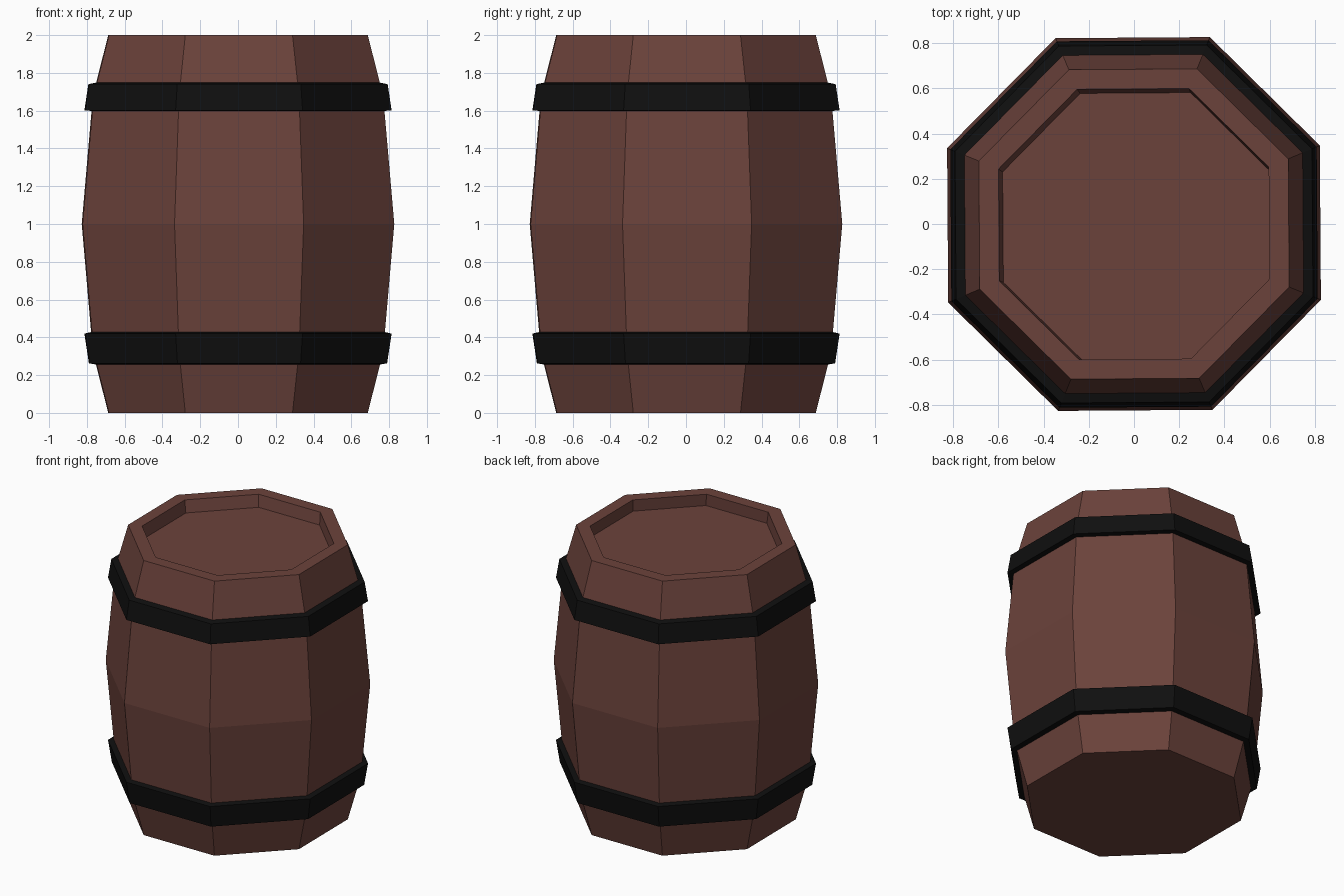
import bpy, bmesh, math

if "Cube" in bpy.data.objects:
    bpy.data.objects.remove(bpy.data.objects["Cube"])

SIDES = 8
TWIST = math.radians(22.5 + 0.4)   # flats face the axes, with a very slight turn


def material(name, rgb):
    m = bpy.data.materials.new(name)
    m.diffuse_color = (*rgb, 1.0)
    m.use_nodes = True
    m.node_tree.nodes["Principled BSDF"].inputs["Base Color"].default_value = m.diffuse_color
    return m


def ring(bm, apothem, z, dx=0.0, dy=0.0):
    r = apothem / math.cos(math.pi / SIDES)
    return [bm.verts.new((dx + r * math.cos(TWIST + i * math.tau / SIDES),
                          dy + r * math.sin(TWIST + i * math.tau / SIDES), z))
            for i in range(SIDES)]


def lathe(name, profile, mat, closed=False):
    """Connect octagonal rings; closed joins last to first, otherwise caps both ends."""
    bm = bmesh.new()
    rings = [ring(bm, *p) for p in profile]
    pairs = list(zip(rings, rings[1:]))
    if closed:
        pairs.append((rings[-1], rings[0]))
    for a, b in pairs:
        for i in range(SIDES):
            j = (i + 1) % SIDES
            bm.faces.new((a[i], a[j], b[j], b[i]))
    if not closed:
        bm.faces.new(rings[0][::-1])
        bm.faces.new(rings[-1])
    bmesh.ops.recalc_face_normals(bm, faces=bm.faces[:])
    mesh = bpy.data.meshes.new(name)
    bm.to_mesh(mesh)
    bm.free()
    mesh.materials.append(mat)
    ob = bpy.data.objects.new(name, mesh)
    bpy.context.collection.objects.link(ob)
    return ob


wood = material("brown wood", (0.148, 0.055, 0.044))
iron = material("black iron", (0.0048, 0.0048, 0.0048))

# Bulging body, with rim and a slightly off-centre recessed lid
lathe("barrel_body", [
    (0.685, 0.0), (0.766, 0.32), (0.825, 1.0), (0.766, 1.68), (0.685, 2.0),
    (0.598, 2.0), (0.590, 1.915, 0.010, -0.010)], wood)

# Tilted hoops: outer and inner edges
lathe("lower_hoop", [(0.787, 0.262), (0.811, 0.42), (0.765, 0.43), (0.740, 0.255)],
      iron, closed=True)
lathe("upper_hoop", [(0.811, 1.602), (0.790, 1.74), (0.740, 1.75), (0.765, 1.598)],
      iron, closed=True)
